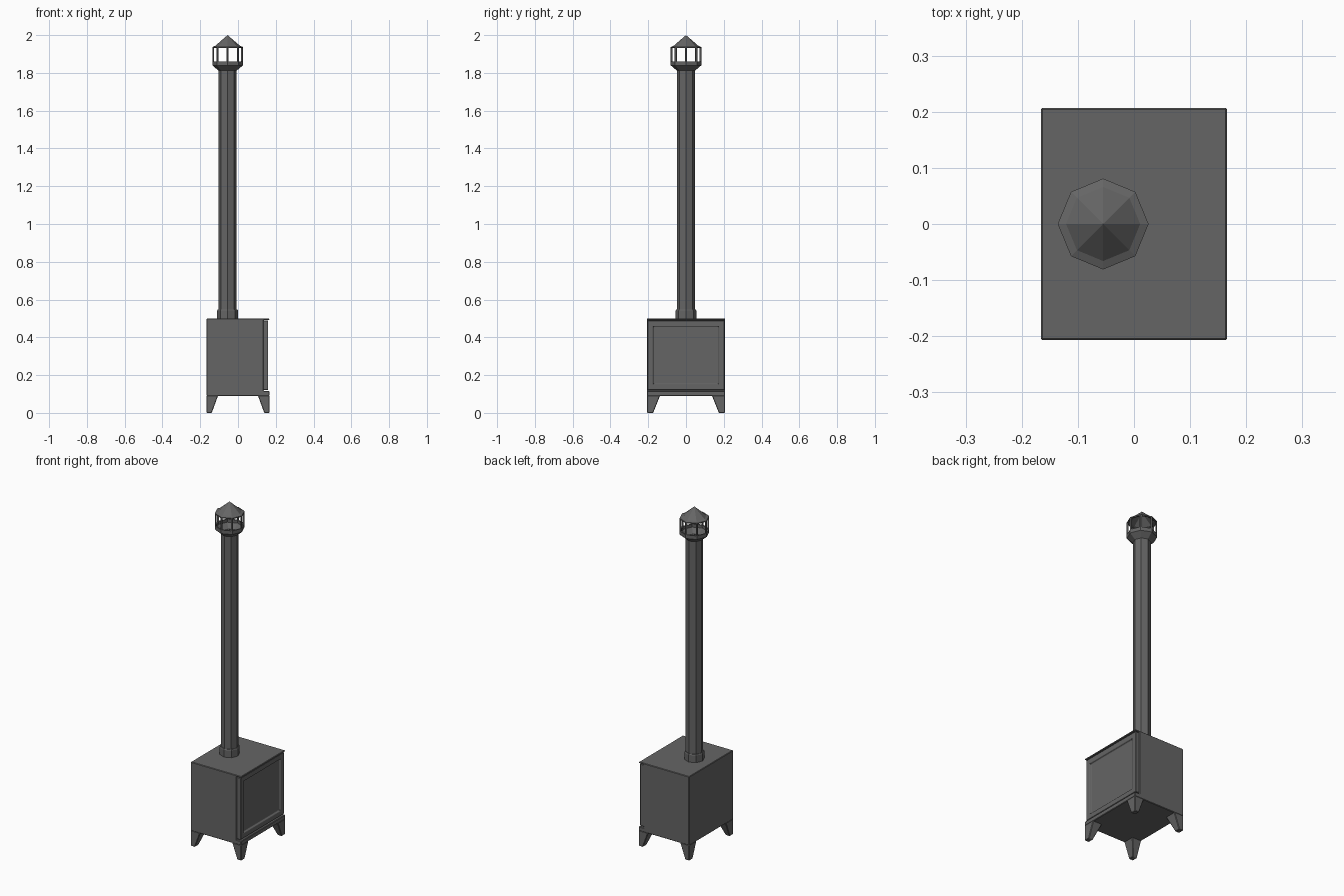
import bpy, bmesh, math
from mathutils import Vector

if "Cube" in bpy.data.objects:
    bpy.data.objects.remove(bpy.data.objects["Cube"])

PX = -0.055  # flue axis


def finish(name, bm, bevel=0.0):
    bmesh.ops.recalc_face_normals(bm, faces=bm.faces[:])
    me = bpy.data.meshes.new(name)
    bm.to_mesh(me)
    bm.free()
    ob = bpy.data.objects.new(name, me)
    bpy.context.collection.objects.link(ob)
    mat = bpy.data.materials.get("iron") or bpy.data.materials.new("iron")
    mat.diffuse_color = (0.13, 0.13, 0.13, 1)
    mat.use_nodes = True
    mat.node_tree.nodes["Principled BSDF"].inputs["Base Color"].default_value = mat.diffuse_color
    me.materials.append(mat)
    if bevel:
        m = ob.modifiers.new("bevel", 'BEVEL')
        m.width, m.segments, m.limit_method = bevel, 1, 'ANGLE'
    return ob


def lathe(bm, profile, n=8):
    """Eight-sided revolve about the flue axis; returns faces by band."""
    rings = []
    for r, z in profile:
        if r == 0:
            rings.append([bm.verts.new((PX, 0, z))] * n)
        else:
            rings.append([bm.verts.new((PX + r * math.cos(math.tau * i / n),
                                        r * math.sin(math.tau * i / n), z)) for i in range(n)])
    bands = []
    for a, b in zip(rings, rings[1:]):
        band = []
        for i in range(n):
            vs = [a[i], a[(i + 1) % n], b[(i + 1) % n], b[i]]
            band.append(bm.faces.new(list(dict.fromkeys(vs))))
        bands.append(band)
    return bands


# Firebox: side profile with door niche, extruded across the width
bm = bmesh.new()
prof = [(-.166, .09), (.166, .09), (.166, .116), (.135, .116),
        (.135, .492), (.166, .492), (.166, .5), (-.166, .5)]
face = bm.faces.new([bm.verts.new((x, -.207, z)) for x, z in prof])
ext = bmesh.ops.extrude_face_region(bm, geom=[face])
bmesh.ops.translate(bm, vec=(0, .414, 0),
                    verts=[v for v in ext['geom'] if isinstance(v, bmesh.types.BMVert)])
finish("firebox", bm, 0.003)

# Door with a recessed panel
bm = bmesh.new()
bmesh.ops.create_cube(bm, size=1)
for v in bm.verts:
    v.co = Vector((.1465 + v.co.x * .027, v.co.y * .408, .305 + v.co.z * .368))
bm.normal_update()
front = [f for f in bm.faces if f.normal.x > .9]
bmesh.ops.inset_region(bm, faces=front, thickness=.042)
bmesh.ops.inset_region(bm, faces=front, thickness=.005, depth=-.009)
finish("door", bm, 0.002)

# Tapered corner legs
for sx, nx in ((-1, "back"), (1, "front")):
    for sy, ny in ((-1, "left"), (1, "right")):
        bm = bmesh.new()
        bmesh.ops.create_cube(bm, size=1)
        for v in bm.verts:
            top, inner_x, inner_y = v.co.z > 0, v.co.x < 0, v.co.y < 0
            x = (.105 if top else .139) if inner_x else .166
            y = (.137 if top else .174) if inner_y else .207
            v.co = Vector((sx * x, sy * y, .093 if top else 0))
        finish(f"{nx}_{ny}_leg", bm, 0.003)

# Flue pipe and base collar
bm = bmesh.new()
lathe(bm, [(0, .49), (.048, .49), (.048, 1.815), (0, 1.815)])
finish("flue_pipe", bm)
bm = bmesh.new()
lathe(bm, [(0, .49), (.055, .49), (.055, .542), (.052, .547), (0, .547)])
finish("flue_collar", bm)

# Chimney cowl: funnel, band, windowed lantern and pointed roof
bm = bmesh.new()
bands = lathe(bm, [(.047, 1.811), (.081, 1.84), (.081, 1.855), (.081, 1.937),
                   (.066, 1.943), (0, 2.0)])
bmesh.ops.recalc_face_normals(bm, faces=bm.faces[:])
bmesh.ops.inset_individual(bm, faces=bands[2], thickness=.009)
bmesh.ops.delete(bm, geom=bands[2], context='FACES')
cowl = finish("chimney_cowl", bm)
m = cowl.modifiers.new("wall", 'SOLIDIFY')
m.thickness, m.offset = .007, -1
